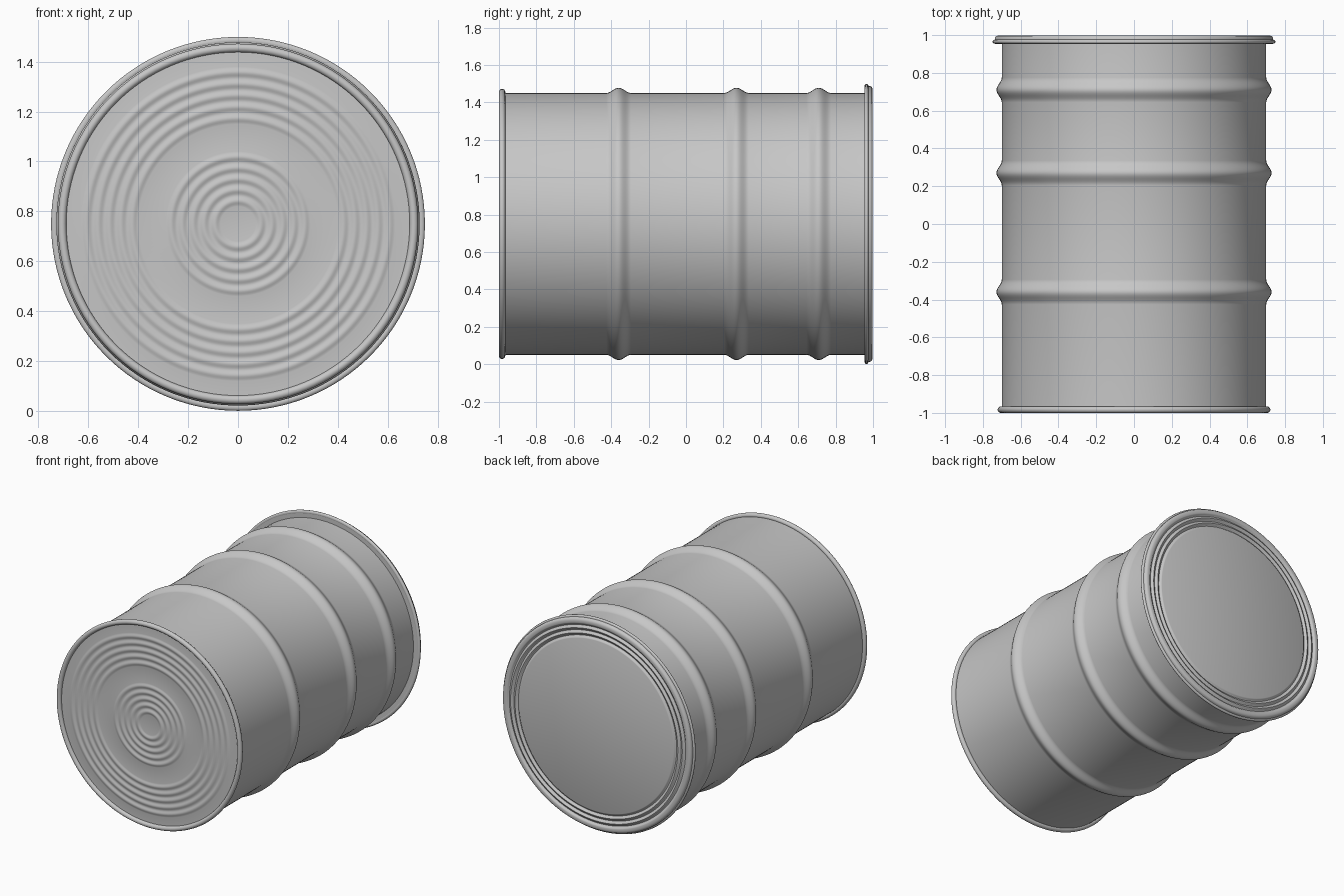
import bpy, bmesh, math
from mathutils import Matrix

cube = bpy.data.objects.get("Cube")
if cube:
    bpy.data.objects.remove(cube, do_unlink=True)

AXIS_Z = 0.75
SEGMENTS = 128
BODY_R = 0.70

steel = bpy.data.materials.new("grey steel")
steel.use_nodes = True
GREY = (0.57, 0.57, 0.57, 1)
steel.diffuse_color = GREY
steel.node_tree.nodes["Principled BSDF"].inputs["Base Color"].default_value = GREY


def lathe(name, profile, closed=False):
    """Spin a (radius, y) profile around the drum's lengthwise axis."""
    bm = bmesh.new()
    verts = [bm.verts.new((r, y, 0)) for r, y in profile]
    pairs = list(zip(verts, verts[1:]))
    if closed:
        pairs.append((verts[-1], verts[0]))
    edges = [bm.edges.new(p) for p in pairs]
    bmesh.ops.spin(bm, geom=verts + edges, cent=(0, 0, 0), axis=(0, 1, 0),
                   angle=math.tau, steps=SEGMENTS, use_duplicate=False)
    bmesh.ops.remove_doubles(bm, verts=bm.verts, dist=0.0001)
    bmesh.ops.recalc_face_normals(bm, faces=bm.faces)
    bmesh.ops.transform(bm, matrix=Matrix.Translation((0, 0, AXIS_Z)), verts=bm.verts)
    mesh = bpy.data.meshes.new(name)
    bm.to_mesh(mesh)
    bm.free()
    mesh.materials.append(steel)
    obj = bpy.data.objects.new(name, mesh)
    bpy.context.collection.objects.link(obj)
    bpy.ops.object.select_all(action="DESELECT")
    obj.select_set(True)
    bpy.context.view_layer.objects.active = obj
    bpy.ops.object.shade_smooth_by_angle(angle=math.radians(40))


def ripples(r0, r1, y, height, count, steps=8):
    """Concentric pressed waves between two radii of an end panel."""
    n = count * steps
    return [(r0 + (r1 - r0) * i / n,
             y + height * (1 - math.cos(math.tau * i / steps)) / 2)
            for i in range(n + 1)]


def rolling_hoop(y, half=0.066, height=0.028, steps=14):
    """Rounded bulge in the drum wall."""
    return [(BODY_R + height * (1 + math.cos(math.pi * t)) / 2 ** 1.0, y + half * t)
            for t in (2 * i / steps - 1 for i in range(steps + 1))]


def bead(r, y, rad_r, rad_y, steps=16):
    """Oval cross-section for a rolled edge."""
    return [(r + rad_r * math.cos(math.tau * i / steps),
             y + rad_y * math.sin(math.tau * i / steps)) for i in range(steps)]


# Drum wall with three rolling hoops
wall = [(BODY_R, -0.985)]
for hoop_y in (-0.36, 0.27, 0.71):
    wall += rolling_hoop(hoop_y)
wall.append((BODY_R, 0.98))
lathe("drum_wall", wall)

# Front end panel with two groups of pressed rings
FRONT_Y = -0.982
panel = [(0, FRONT_Y)]
panel += ripples(0.07, 0.29, FRONT_Y, -0.006, 5)
panel += ripples(0.40, 0.63, FRONT_Y, -0.006, 5)
panel.append((0.70, FRONT_Y))
lathe("front_panel", panel)

# Rolled rim around the front end
lathe("front_rim", bead(0.705, -0.983, 0.017, 0.017), closed=True)

# Back lid: flat centre, stepped rings, rounded shoulder and skirt
lid = [(0, 0.998)]
lid += ripples(0.60, 0.705, 0.998, -0.012, 3)
lid += [(0.72, 0.998), (0.731, 0.994), (0.737, 0.985),
        (0.737, 0.955), (0.70, 0.955)]
lathe("back_lid", lid)

# Rolled flange on the lid skirt
lathe("lid_flange", bead(0.735, 0.965, 0.014, 0.011), closed=True)
